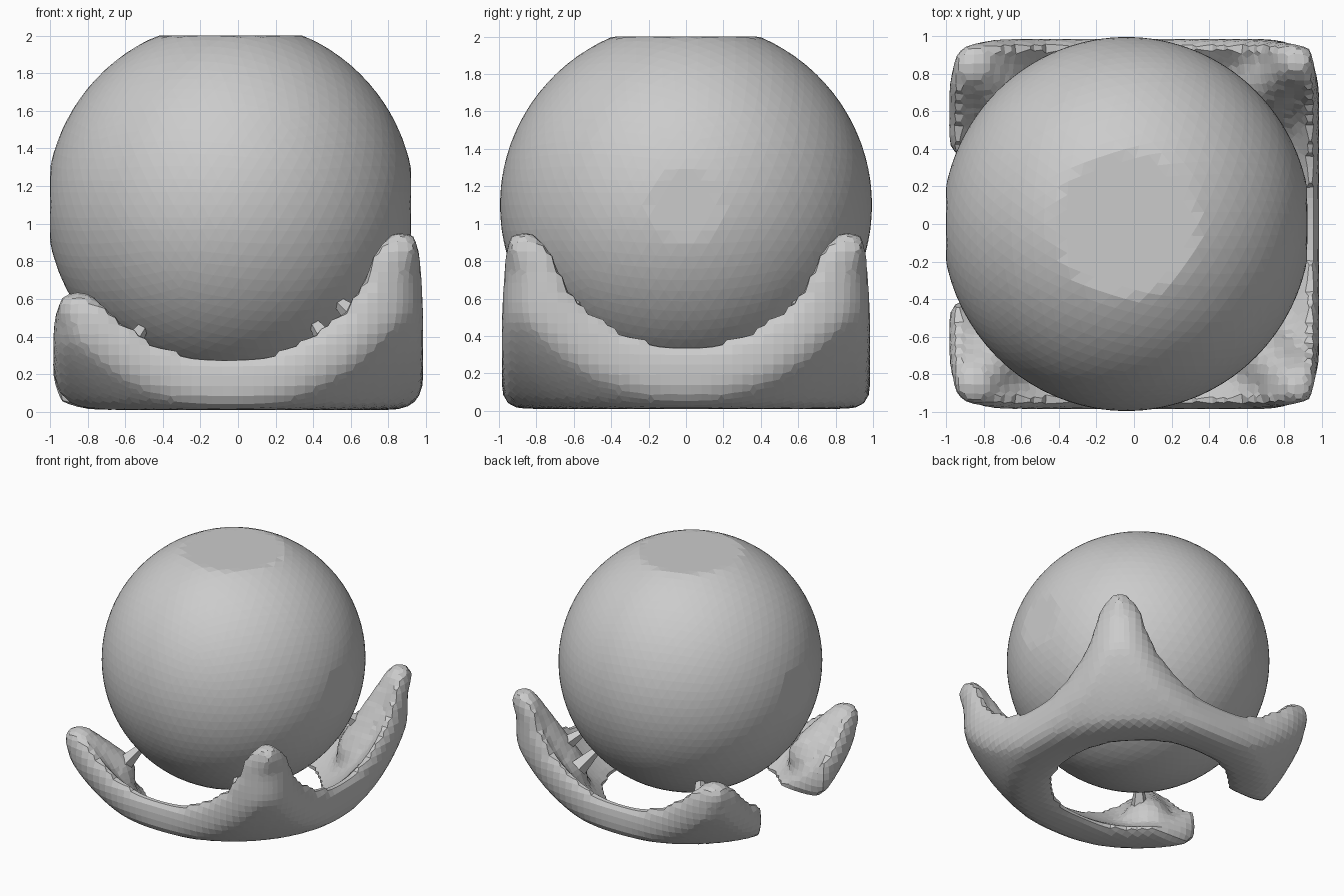
import bpy, bmesh
from mathutils import Vector, Matrix

old = bpy.data.objects.get("Cube")
if old:
    bpy.data.objects.remove(old, do_unlink=True)

grey = bpy.data.materials.new("plain grey")
grey.use_nodes = True
GREY = (0.6, 0.6, 0.6, 1)
grey.diffuse_color = GREY
grey.node_tree.nodes["Principled BSDF"].inputs["Base Color"].default_value = GREY


def make(name, bm, material=grey):
    mesh = bpy.data.meshes.new(name)
    bm.to_mesh(mesh)
    bm.free()
    obj = bpy.data.objects.new(name, mesh)
    bpy.context.collection.objects.link(obj)
    if material:
        mesh.materials.append(material)
    return obj


def block(low, high):
    bm = bmesh.new()
    bmesh.ops.create_cube(bm, size=1)
    low, high = Vector(low), Vector(high)
    for v in bm.verts:
        v.co = (low + high) / 2 + v.co * (high - low)
    return bm


def ball_mesh(centre, radius, cuts):
    bm = bmesh.new()
    bmesh.ops.create_icosphere(bm, subdivisions=cuts, radius=radius,
                               matrix=Matrix.Translation(centre))
    return bm


def tapered_arm(base, base_radius, tip, tip_radius):
    """Hull around two balls: a round-ended tapered arm."""
    bm = ball_mesh(base, base_radius, 3)
    bmesh.ops.create_icosphere(bm, subdivisions=3, radius=tip_radius,
                               matrix=Matrix.Translation(tip))
    hull = bmesh.ops.convex_hull(bm, input=bm.verts[:])
    inside = {g for g in hull["geom_interior"] + hull["geom_unused"]
              if isinstance(g, bmesh.types.BMVert)}
    bmesh.ops.delete(bm, geom=list(inside), context='VERTS')
    return bm


# Ball, slightly flattened where it meets its bounds
CENTRE = Vector((-0.04, 0, 1.1))
bm = ball_mesh(CENTRE, 0.98, 5)
for v in bm.verts:
    v.co.x = min(max(v.co.x, -1), 0.92)
    v.co.y *= 1.015
    v.co.z = min(v.co.z, 2)
ball = make("ball", bm)

# Cradle: a rounded block, hollowed by a sphere, open on one side
bm = block((-0.985, -0.985, 0.01), (0.985, 0.985, 0.9))
uprights = [e for e in bm.edges
            if abs(e.verts[0].co.z - e.verts[1].co.z) > 0.5]
bmesh.ops.bevel(bm, geom=uprights, offset=0.25, segments=4,
                affect='EDGES', profile=0.5)
cradle = make("cradle", bm)


def combine(operation, name, bm):
    helper = make(name, bm, None)
    helper.hide_render = True
    helper.hide_viewport = True
    step = cradle.modifiers.new(name, 'BOOLEAN')
    step.operation = operation
    step.solver = 'EXACT'
    step.object = helper


combine('DIFFERENCE', "hollow_cutter", ball_mesh((-0.06, 0, 1.14), 1.265, 5))
combine('DIFFERENCE', "low_corner_cutter", block((-1.5, -1.5, 0.58), (0, 1.5, 2)))
# Thick arms rising through the corners, two tall and two low
for side, word in ((-1, "front"), (1, "back")):
    combine('UNION', word + "_tall_arm",
            tapered_arm((0.66, side * 0.66, 0.28), 0.19,
                        (0.865, side * 0.865, 0.87), 0.105))
    combine('UNION', word + "_low_arm",
            tapered_arm((-0.68, side * 0.66, 0.25), 0.18,
                        (-0.85, side * 0.85, 0.54), 0.12))
combine('INTERSECT', "outer_rounding", ball_mesh(CENTRE, 1.44, 5))
combine('DIFFERENCE', "opening_cutter", block((-1.5, -0.4, -1), (-0.3, 0.36, 2)))

# Coarse, softened surface for the cradle
remesh = cradle.modifiers.new("coarse_surface", 'REMESH')
remesh.mode = 'VOXEL'
remesh.voxel_size = 0.055
soften = cradle.modifiers.new("soften", 'SMOOTH')
soften.factor = 0.5
soften.iterations = 5

# Small jagged spurs bridging the ball and the cradle
spurs = bmesh.new()
for side in (-1, 1):
    for x, y, z in ((0.56, 0.6, 0.56), (0.42, 0.6, 0.45), (-0.52, 0.56, 0.43)):
        out = (Vector((x, side * y, z)) - CENTRE).normalized()
        place = (Matrix.Translation(CENTRE + out * 1.06)
                 @ out.to_track_quat('Z', 'Y').to_matrix().to_4x4())
        bmesh.ops.create_cone(spurs, cap_ends=True, segments=5, radius1=0.03,
                              radius2=0.07, depth=0.2, matrix=place)
make("spurs", spurs)
